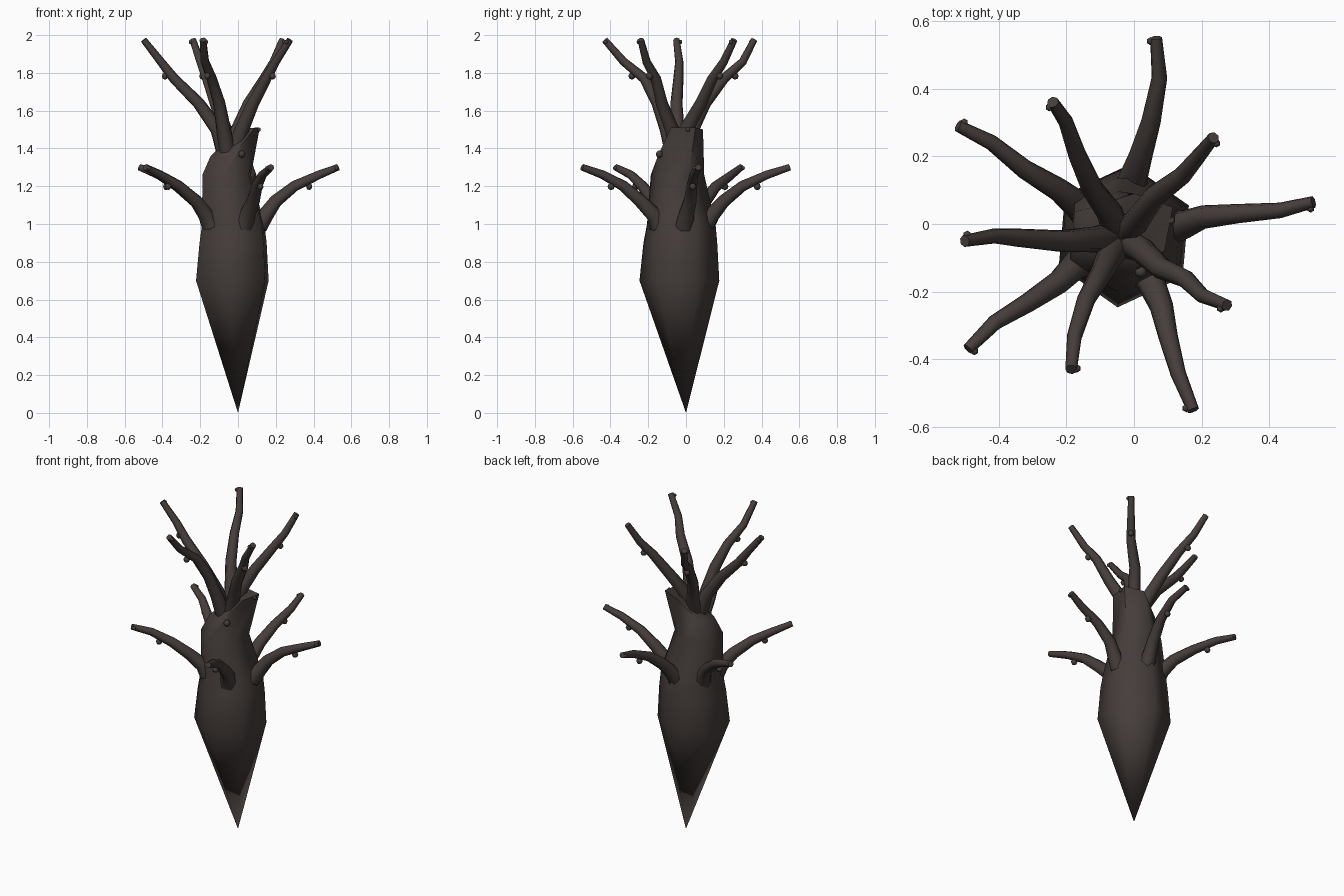
import bpy, bmesh
from math import sin, cos, pi, radians
from mathutils import Vector

if "Cube" in bpy.data.objects:
    bpy.data.objects.remove(bpy.data.objects["Cube"])

bark = bpy.data.materials.new("dark_bark")
bark.diffuse_color = (0.06, 0.047, 0.043, 1)
bark.use_nodes = True
bark.node_tree.nodes["Principled BSDF"].inputs["Base Color"].default_value = bark.diffuse_color


def loft(name, rings, tip=None, angle=65):
    """Skin a list of equal-sized vertex rings, closing both ends."""
    bm = bmesh.new()
    rows = [[bm.verts.new(p) for p in ring] for ring in rings]
    n = len(rows[0])
    for a, b in zip(rows, rows[1:]):
        for i in range(n):
            j = (i + 1) % n
            bm.faces.new((a[i], a[j], b[j], b[i]))
    bm.faces.new(rows[-1])
    if tip is None:
        bm.faces.new(rows[0][::-1])
    else:
        t = bm.verts.new(tip)
        for i in range(n):
            bm.faces.new((t, rows[0][(i + 1) % n], rows[0][i]))
    bmesh.ops.recalc_face_normals(bm, faces=bm.faces)
    finish(name, bm, angle)


def finish(name, bm, angle):
    me = bpy.data.meshes.new(name)
    bm.to_mesh(me)
    bm.free()
    me.materials.append(bark)
    ob = bpy.data.objects.new(name, me)
    bpy.context.collection.objects.link(ob)
    bpy.ops.object.select_all(action='DESELECT')
    ob.select_set(True)
    bpy.context.view_layer.objects.active = ob
    bpy.ops.object.shade_smooth_by_angle(angle=radians(angle))


def tube(name, pts, r0, r1, sides=7):
    pts = [Vector(p) for p in pts]
    rings = []
    for k, p in enumerate(pts):
        d = (pts[min(k + 1, len(pts) - 1)] - pts[max(k - 1, 0)]).normalized()
        u = d.cross(Vector((-pts[-1].y, pts[-1].x, 0))).normalized()
        v = d.cross(u)
        r = r0 + (r1 - r0) * (k / (len(pts) - 1)) ** 0.8
        rings.append([p + r * (u * cos(2 * pi * i / sides) + v * sin(2 * pi * i / sides))
                      for i in range(sides)])
    loft(name, rings)


def knob(name, p, r=0.018):
    bm = bmesh.new()
    bmesh.ops.create_uvsphere(bm, u_segments=6, v_segments=4, radius=r)
    bmesh.ops.translate(bm, verts=bm.verts, vec=p)
    finish(name, bm, 60)


# hexagonal trunk: pointed foot, swollen belly, slanted broken top
rings = [[(cx + r * cos(radians(25 + 60 * i)), cy + r * sin(radians(25 + 60 * i)), z)
          for i in range(6)]
         for cx, cy, z, r in [(-.03, -.035, .70, .212), (-.026, -.03, .90, .196),
                              (-.025, -.025, 1.0, .182), (-.06, -.045, 1.26, .142)]]
rings.append([(.115, .05, 1.51), (.0, .09, 1.50), (-.12, .05, 1.38),
              (-.145, -.08, 1.36), (-.02, -.145, 1.37), (.09, -.08, 1.51)])
loft("trunk", rings, tip=(0, 0, 0))

# branch paths seen from above; heights are shared inside each tier
crown = [
    [(.0, .0), (.06, .08), (.14, .14), (.19, .2), (.235, .255)],
    [(-.07, .03), (-.12, .1), (-.165, .2), (-.2, .3), (-.24, .36)],
    [(-.11, -.045), (-.21, -.05), (-.34, -.04), (-.41, -.035), (-.5, -.05)],
    [(-.075, -.1), (-.1, -.15), (-.14, -.22), (-.175, -.33), (-.185, -.43)],
    [(.02, -.075), (.08, -.13), (.15, -.16), (.2, -.21), (.275, -.24)],
]
skirt = [
    [(.15, .0), (.2, .02), (.3, .03), (.43, .04), (.53, .065)],
    [(.0, .14), (.02, .2), (.05, .3), (.075, .43), (.065, .55)],
    [(-.17, .06), (-.22, .1), (-.32, .16), (-.42, .24), (-.52, .29)],
    [(-.17, -.12), (-.22, -.17), (-.31, -.23), (-.41, -.29), (-.49, -.37)],
    [(.05, -.17), (.08, -.24), (.1, -.33), (.13, -.44), (.175, -.55)],
]
tiers = [("crown_branch", crown, [1.5, 1.64, 1.77, 1.86, 1.975], 1.37, .4, .047),
         ("skirt_branch", skirt, [1.05, 1.12, 1.20, 1.26, 1.30], .99, .78, .052)]
for label, paths, heights, base_z, pull, r0 in tiers:
    for n, path in enumerate(paths, 1):
        pts = [Vector((x, y, z)) for (x, y), z in zip(path, heights)]
        c = Vector((-.04, -.04, 0))
        base = c + (Vector((*path[0], 0)) - c) * pull + Vector((0, 0, base_z))
        tube(f"{label}_{n}", [base] + pts, r0, .018)
        # bark knobs under the branch and beside its tip
        out = Vector((pts[-1].x, pts[-1].y, 0)).normalized()
        side = Vector((-out.y, out.x, 0))
        knob(f"{label}_{n}_knob", (pts[2] + pts[3]) / 2 + Vector((0, 0, -.032)) + out * .012, .019)
        knob(f"{label}_{n}_tip_knob", pts[4].lerp(pts[3], .1) + side * .017 * (-1) ** n, .012)

# loose knobs on the trunk rim
knob("front_knob", (.02, -.14, 1.37), .02)
knob("rim_knob", (.11, .01, 1.50), .012)
